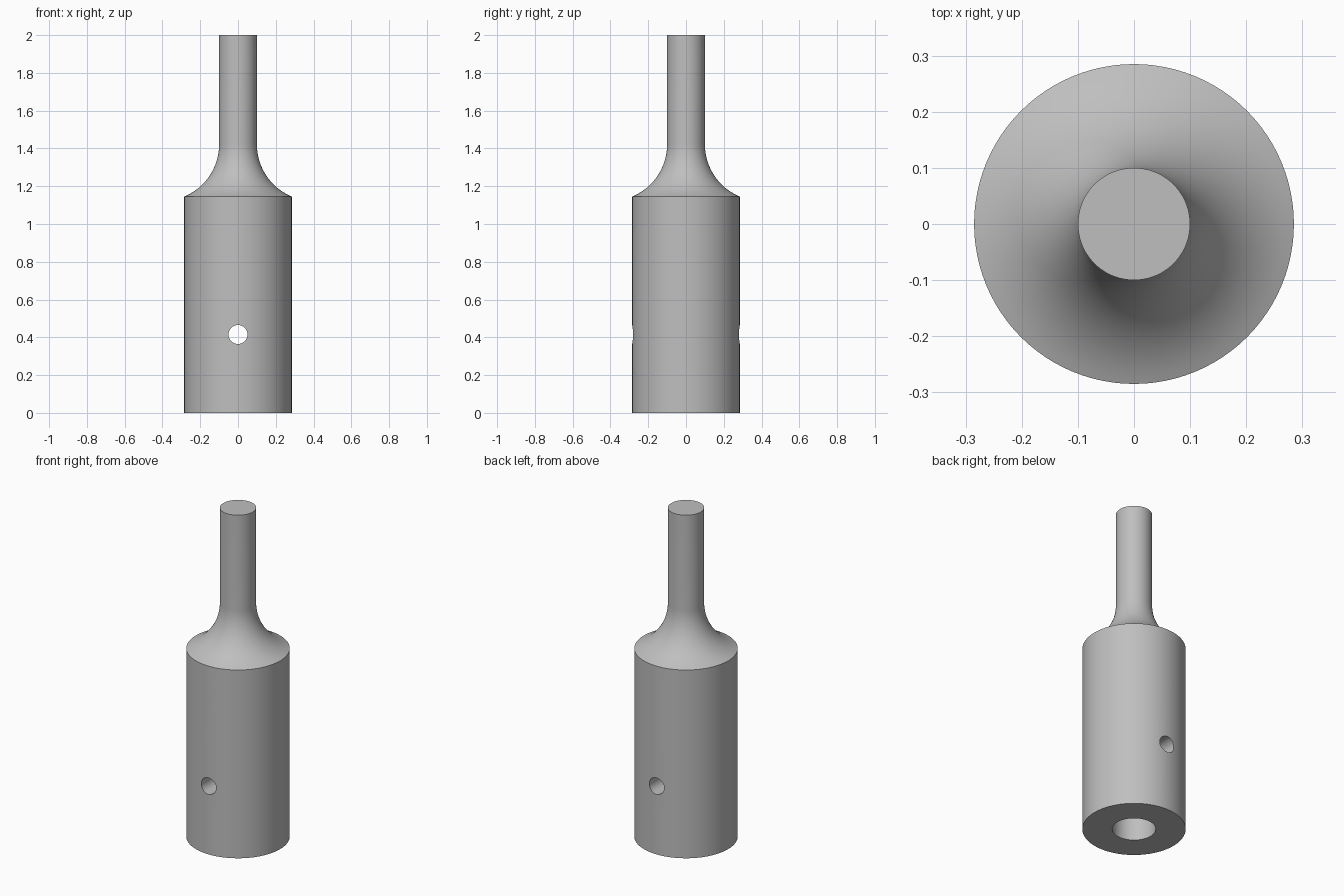
import bpy, bmesh, math

if "Cube" in bpy.data.objects:
    bpy.data.objects.remove(bpy.data.objects["Cube"], do_unlink=True)

SEGMENTS = 96
BODY_R, SHANK_R, BORE_R, PIN_R = 0.285, 0.1, 0.12, 0.05
SHOULDER_Z, TOP_Z, BORE_Z, PIN_Z = 1.145, 2.0, 0.83, 0.415
FILLET_R = 0.3

# Single machined-metal colour
metal = bpy.data.materials.new("plain grey metal")
metal.use_nodes = True
grey = (0.52, 0.52, 0.52, 1)
metal.diffuse_color = grey
metal.node_tree.nodes["Principled BSDF"].inputs["Base Color"].default_value = grey

# Concave fillet running from the shoulder edge up to the shank
reach = FILLET_R - (BODY_R - SHANK_R)
sweep = math.acos(reach / FILLET_R)
centre_r = SHANK_R + FILLET_R
centre_z = SHOULDER_Z + FILLET_R * math.sin(sweep)
STEPS = 20
fillet = []
for i in range(STEPS + 1):
    a = sweep * (1 - i / STEPS)
    fillet.append((centre_r - FILLET_R * math.cos(a), centre_z - FILLET_R * math.sin(a)))

# Profile from the blind bore, around the rim, up the fillet, to the shank end
profile = [(0, BORE_Z), (BORE_R, BORE_Z), (BORE_R, 0), (BODY_R, 0)]
profile += fillet + [(SHANK_R, TOP_Z), (0, TOP_Z)]

# Turned body
bm = bmesh.new()
verts = [bm.verts.new((r, 0, z)) for r, z in profile]
edges = [bm.edges.new(pair) for pair in zip(verts, verts[1:])]
bmesh.ops.spin(bm, geom=verts + edges, axis=(0, 0, 1), cent=(0, 0, 0),
               angle=math.tau, steps=SEGMENTS, use_duplicate=False)
bmesh.ops.remove_doubles(bm, verts=bm.verts, dist=0.0001)
bmesh.ops.recalc_face_normals(bm, faces=bm.faces)
mesh = bpy.data.meshes.new("socket_adapter")
bm.to_mesh(mesh)
bm.free()
mesh.materials.append(metal)
body = bpy.data.objects.new("socket_adapter", mesh)
bpy.context.collection.objects.link(body)

# Cross pin hole, front to back
bpy.ops.mesh.primitive_cylinder_add(vertices=48, radius=PIN_R, depth=1,
                                    location=(0, 0, PIN_Z),
                                    rotation=(math.pi / 2, 0, 0))
cutter = bpy.context.object
cutter.name = "pin_hole_cutter"
cutter.hide_render = True
cutter.data.materials.append(metal)

bpy.ops.object.select_all(action="DESELECT")
body.select_set(True)
bpy.context.view_layer.objects.active = body
cut = body.modifiers.new("pin_hole", "BOOLEAN")
cut.operation = "DIFFERENCE"
cut.solver = "EXACT"
cut.object = cutter
bpy.ops.object.modifier_apply(modifier=cut.name)
bpy.data.objects.remove(cutter, do_unlink=True)

# Smooth curved walls, sharp machined edges
bpy.ops.object.shade_smooth_by_angle(angle=math.radians(30))
